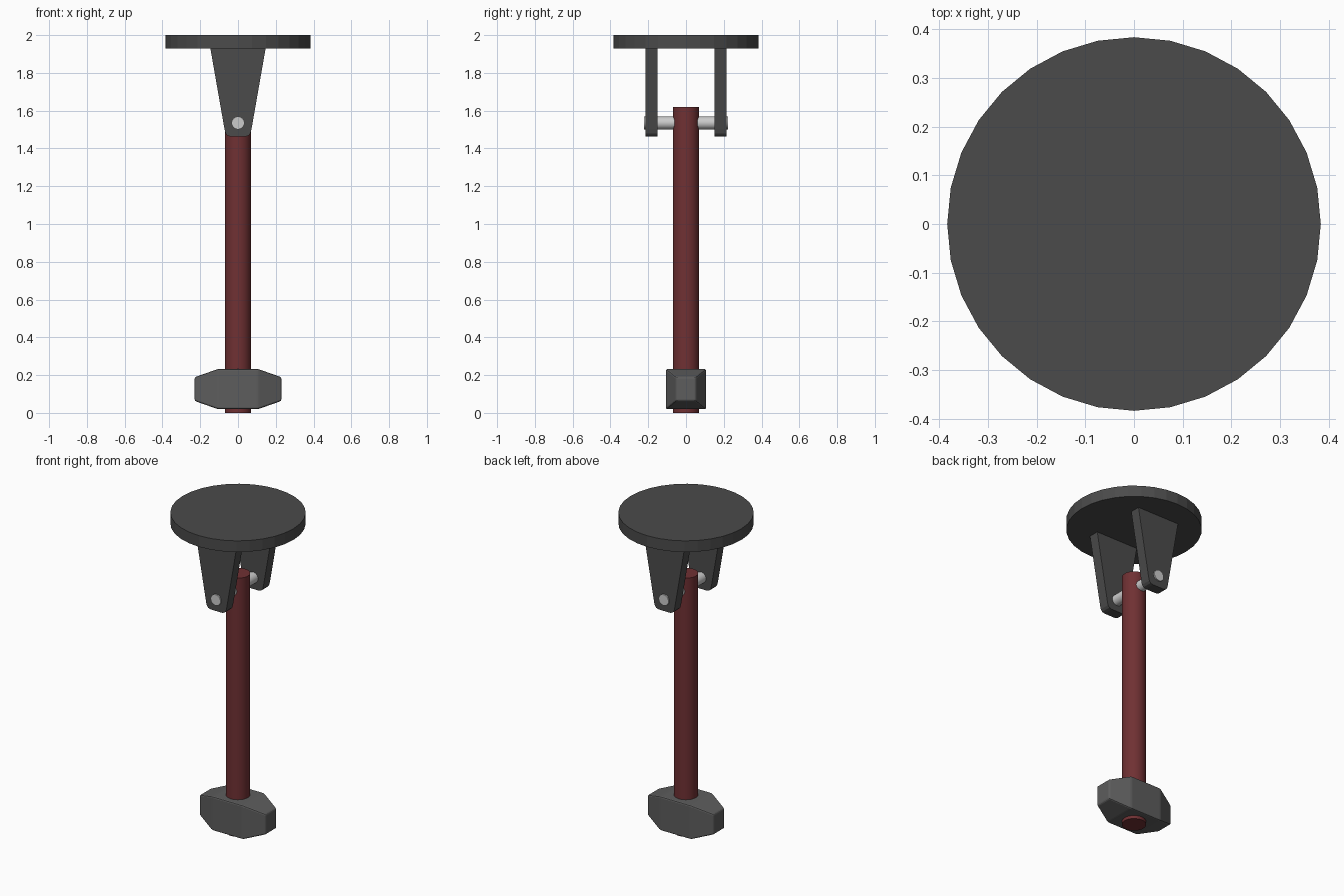
import bpy, bmesh, math

if "Cube" in bpy.data.objects:
    bpy.data.objects.remove(bpy.data.objects["Cube"])


def material(name, rgb):
    m = bpy.data.materials.new(name)
    m.diffuse_color = (*rgb, 1)
    m.use_nodes = True
    m.node_tree.nodes["Principled BSDF"].inputs["Base Color"].default_value = m.diffuse_color
    return m


IRON = material("dark_iron", (0.07, 0.07, 0.07))
STONE = material("stone_grey", (0.11, 0.11, 0.11))
STEEL = material("pin_steel", (0.55, 0.55, 0.55))
RED = material("red_wood", (0.16, 0.03, 0.033))


def cylinder(name, radius, depth, loc, mat, rot=(0, 0, 0), smooth=True):
    bpy.ops.mesh.primitive_cylinder_add(vertices=32, radius=radius, depth=depth,
                                        location=loc, rotation=rot)
    o = bpy.context.object
    o.name = name
    o.data.materials.append(mat)
    if smooth:
        bpy.ops.object.shade_smooth_by_angle(angle=math.radians(30))
    return o


def loft(name, rings, mat):
    """Skin a list of closed vertex rings and cap both ends."""
    bm = bmesh.new()
    rows = [[bm.verts.new(p) for p in ring] for ring in rings]
    n = len(rows[0])
    for a, b in zip(rows, rows[1:]):
        for i in range(n):
            j = (i + 1) % n
            bm.faces.new((a[i], a[j], b[j], b[i]))
    bm.faces.new(rows[0])
    bm.faces.new(rows[-1])
    bmesh.ops.recalc_face_normals(bm, faces=bm.faces)
    mesh = bpy.data.meshes.new(name)
    bm.to_mesh(mesh)
    bm.free()
    o = bpy.data.objects.new(name, mesh)
    bpy.context.collection.objects.link(o)
    mesh.materials.append(mat)
    return o


# Mounting disc
cylinder("mounting_disc", 0.384, 0.07, (0, 0, 1.965), IRON, smooth=False)

# Tapered hanger plates with rounded lower corners
half = [(0.148, 1.94), (0.071, 1.5), (0.066, 1.48), (0.056, 1.468), (0.04, 1.463)]
profile = half + [(-x, z) for x, z in reversed(half)]
for side, label in ((-1, "front"), (1, "back")):
    rings = [[(x, side * y, z) for x, z in profile] for y in (0.15, 0.214)]
    loft(label + "_hanger_plate", rings, IRON)

# Pivot pin
cylinder("pivot_pin", 0.034, 0.444, (0, 0, 1.535), STEEL, rot=(math.pi / 2, 0, 0))

# Swinging shaft
cylinder("shaft", 0.069, 1.62, (0, 0, 0.81), RED)

# Weight: square block tapering at both ends, softened edges
sections = [(-0.229, 0.053, 0.063), (-0.107, 0.106, 0.106),
            (0.107, 0.106, 0.106), (0.229, 0.053, 0.063)]
rings = [[(x, sy * hy, 0.126 + sz * hz)
          for sy, sz in ((-1, -1), (1, -1), (1, 1), (-1, 1))]
         for x, hy, hz in sections]
weight = loft("weight_block", rings, STONE)
bevel = weight.modifiers.new("soft_edges", 'BEVEL')
bevel.width = 0.008
bevel.segments = 2
bevel.limit_method = 'ANGLE'
bevel.angle_limit = math.radians(15)
